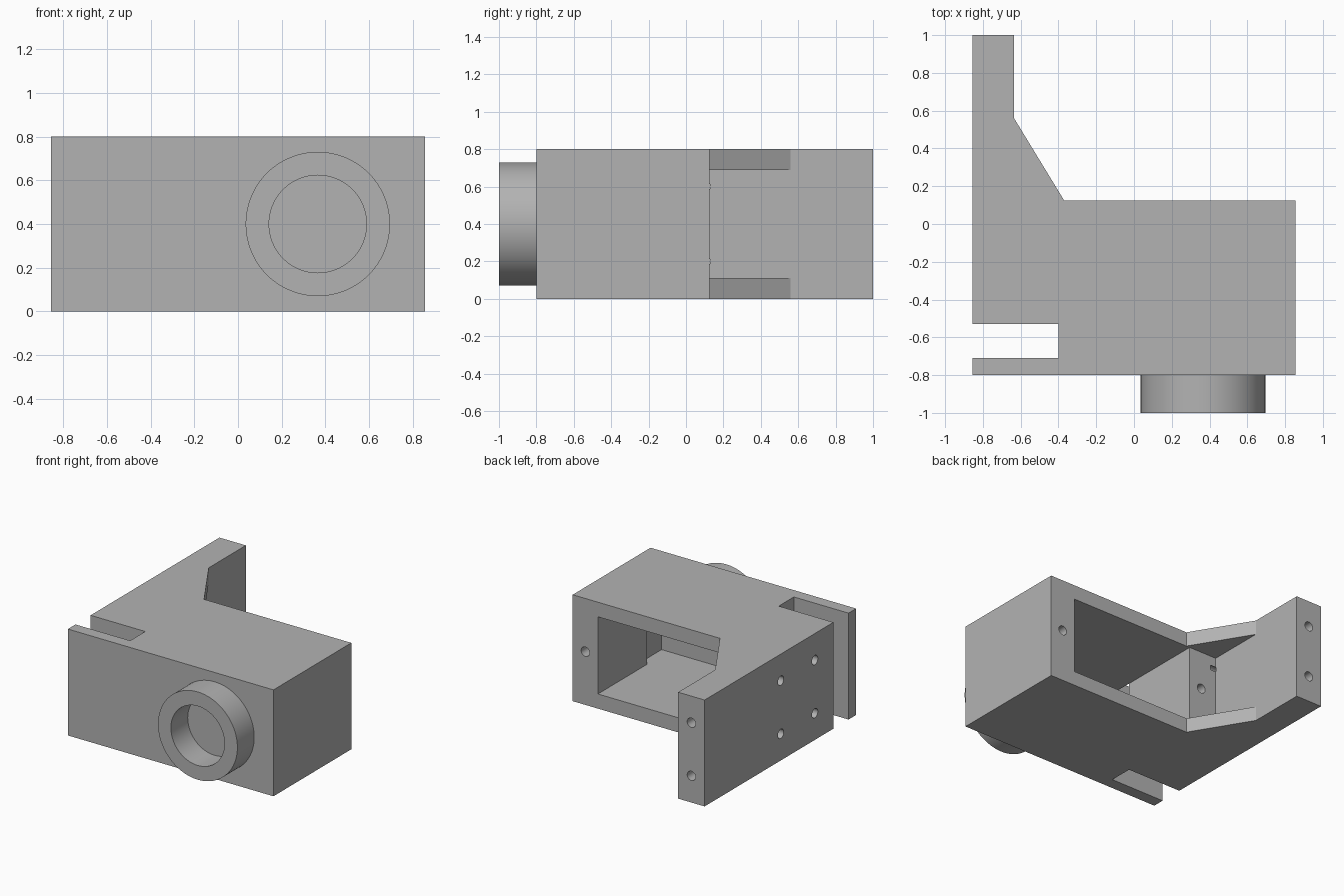
import bpy
import bmesh
import math
from mathutils import Matrix

if "Cube" in bpy.data.objects:
    bpy.data.objects.remove(bpy.data.objects["Cube"])

grey = bpy.data.materials.new("plain_grey")
grey.use_nodes = True
grey.diffuse_color = (0.45, 0.45, 0.45, 1)
grey.node_tree.nodes["Principled BSDF"].inputs["Base Color"].default_value = grey.diffuse_color


def make_object(name, bm):
    bmesh.ops.recalc_face_normals(bm, faces=bm.faces)
    mesh = bpy.data.meshes.new(name)
    bm.to_mesh(mesh)
    bm.free()
    mesh.materials.append(grey)
    obj = bpy.data.objects.new(name, mesh)
    bpy.context.collection.objects.link(obj)
    return obj


def prism(name, outline, bottom, top):
    """Extrude a plan outline between two heights."""
    bm = bmesh.new()
    face = bm.faces.new([bm.verts.new((x, y, bottom)) for x, y in outline])
    result = bmesh.ops.extrude_face_region(bm, geom=[face])
    verts = [v for v in result["geom"] if isinstance(v, bmesh.types.BMVert)]
    bmesh.ops.translate(bm, verts=verts, vec=(0, 0, top - bottom))
    return make_object(name, bm)


def drill(name, centre, axis, length, radius=0.035):
    """Round cutter centred on a face, so half its length goes into the part."""
    bm = bmesh.new()
    turn = Matrix.Rotation(math.pi / 2, 4, "Y" if axis == "x" else "X")
    bmesh.ops.create_cone(bm, cap_ends=True, segments=32, radius1=radius, radius2=radius,
                          depth=length, matrix=Matrix.Translation(centre) @ turn)
    return make_object(name, bm)


def cut(target, cutter):
    mod = target.modifiers.new(cutter.name, "BOOLEAN")
    mod.operation = "DIFFERENCE"
    mod.solver = "EXACT"
    mod.object = cutter
    cutter.hide_render = True
    cutter.hide_viewport = True
    cutter.display_type = "WIRE"


def smooth(obj):
    bpy.ops.object.select_all(action="DESELECT")
    obj.select_set(True)
    bpy.context.view_layer.objects.active = obj
    bpy.ops.object.shade_smooth_by_angle(angle=math.radians(30))


# Housing with side slot, rear arm and sloping gussets
housing = prism("housing", [
    (-0.855, 1), (-0.855, -0.53), (-0.4, -0.53), (-0.4, -0.71), (-0.855, -0.71),
    (-0.855, -0.8), (0.855, -0.8), (0.855, 0.125), (-0.37, 0.125), (-0.635, 0.56),
    (-0.635, 1)], 0, 0.8)

# Inner cavity, open at the back and into the slot
cavity = prism("cavity_cutter", [
    (-0.5, -0.71), (0.7, -0.71), (0.7, -0.46), (0.645, -0.46), (0.645, 0.7),
    (-0.635, 0.7), (-0.635, 0.125), (-0.4, 0.125), (-0.4, -0.53), (-0.5, -0.53)],
    0.11, 0.69)
cut(housing, cavity)

# Screw holes: side face and arm end in pairs, one each side of the opening
for z in (0.2, 0.6):
    for y in (0.095, -0.31):
        cut(housing, drill("side_hole_cutter", (-0.855, y, z), "x", 0.53))
    cut(housing, drill("arm_hole_cutter", (-0.745, 1, z), "y", 0.5))
for x in (-0.505, 0.75):
    cut(housing, drill("rear_hole_cutter", (x, 0.125, 0.4), "y", 0.5))

# Apply the cuts, then shade the holes smooth
bpy.context.view_layer.update()
evaluated = housing.evaluated_get(bpy.context.evaluated_depsgraph_get())
finished = bpy.data.meshes.new_from_object(evaluated)
cutters = [m.object for m in housing.modifiers]
housing.modifiers.clear()
housing.data = finished
for cutter in cutters:
    bpy.data.objects.remove(cutter)
smooth(housing)

# Front collar: a square section spun around the bore axis
bm = bmesh.new()
section = [(0.223, -1), (0.33, -1), (0.33, -0.8), (0.223, -0.8)]
verts = [bm.verts.new((0.365 + r, y, 0.4)) for r, y in section]
edges = [bm.edges.new((verts[i], verts[(i + 1) % 4])) for i in range(4)]
bmesh.ops.spin(bm, geom=verts + edges, cent=(0.365, 0, 0.4), axis=(0, 1, 0),
               angle=math.tau, steps=96, use_merge=True)
bmesh.ops.remove_doubles(bm, verts=bm.verts, dist=0.0001)
collar = make_object("front_collar", bm)
smooth(collar)
